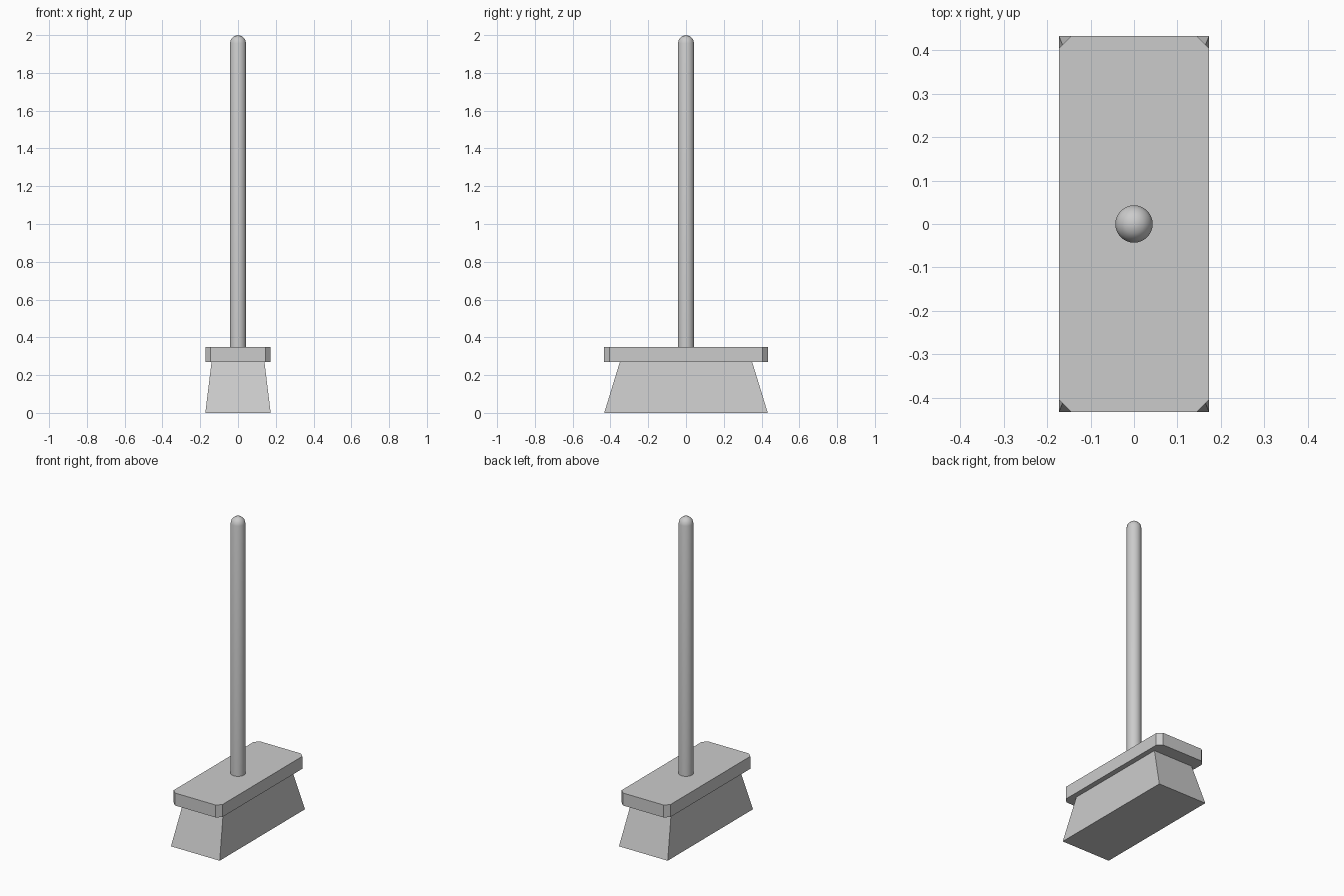
import bpy, bmesh, math

if "Cube" in bpy.data.objects:
    bpy.data.objects.remove(bpy.data.objects["Cube"])


def make_object(name, bm):
    bmesh.ops.recalc_face_normals(bm, faces=bm.faces)
    mesh = bpy.data.meshes.new(name)
    bm.to_mesh(mesh)
    bm.free()
    obj = bpy.data.objects.new(name, mesh)
    bpy.context.collection.objects.link(obj)
    return obj


def loft(name, rings, tip=None):
    """Skin rings of points, cap the bottom, close the top flat or to a tip."""
    bm = bmesh.new()
    rows = [[bm.verts.new(p) for p in ring] for ring in rings]
    n = len(rows[0])
    for a, b in zip(rows, rows[1:]):
        for i in range(n):
            j = (i + 1) % n
            bm.faces.new((a[i], a[j], b[j], b[i]))
    bm.faces.new(rows[0][::-1])
    if tip is None:
        bm.faces.new(rows[-1])
    else:
        t = bm.verts.new(tip)
        for i in range(n):
            bm.faces.new((rows[-1][i], rows[-1][(i + 1) % n], t))
    return make_object(name, bm)


def rect(x, y, z):
    return [(-x, -y, z), (x, -y, z), (x, y, z), (-x, y, z)]


def cut_rect(x, y, z, c):
    return [(-x + c, -y, z), (x - c, -y, z), (x, -y + c, z), (x, y - c, z),
            (x - c, y, z), (-x + c, y, z), (-x, y - c, z), (-x, -y + c, z)]


def circle(r, z, n=32):
    return [(r * math.cos(2 * math.pi * i / n), r * math.sin(2 * math.pi * i / n), z)
            for i in range(n)]


# Flared bristle block
loft("bristles", [rect(0.173, 0.433, 0), rect(0.14, 0.35, 0.27)])

# Head board with clipped corners
loft("head_board", [cut_rect(0.173, 0.433, z, 0.028) for z in (0.27, 0.35)])

# Round handle with a domed end
R = 0.043
dome = [circle(R * math.cos(math.radians(a)), 2 - R + R * math.sin(math.radians(a)))
        for a in (0, 30, 60)]
handle = loft("handle", [circle(R, 0.34)] + dome, tip=(0, 0, 2))
bpy.context.view_layer.objects.active = handle
handle.select_set(True)
bpy.ops.object.shade_smooth_by_angle(angle=math.radians(35))
